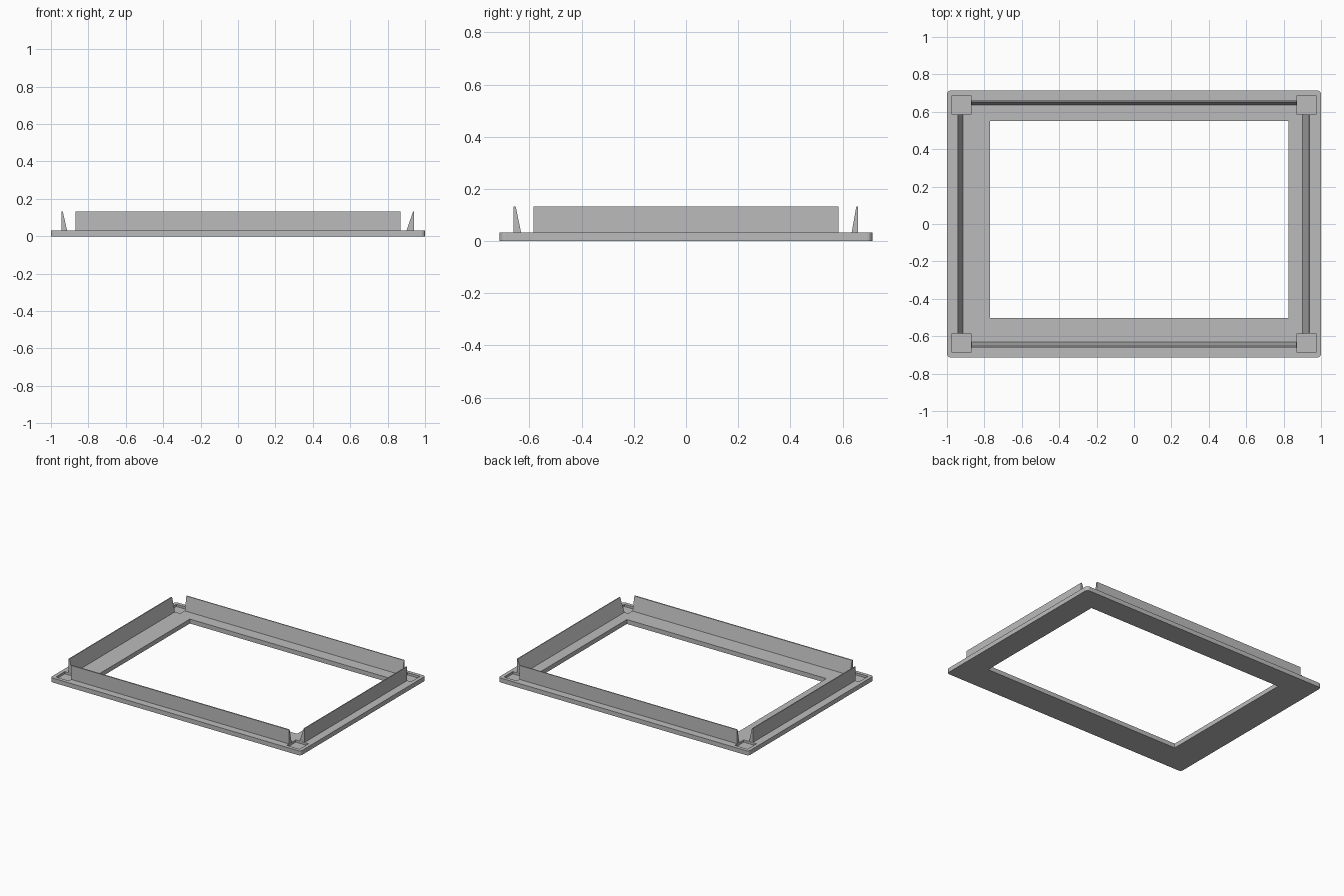
import bpy, bmesh
from math import pi, cos, sin

cube = bpy.data.objects.get("Cube")
if cube:
    bpy.data.objects.remove(cube, do_unlink=True)

grey = bpy.data.materials.new("plain grey")
grey.use_nodes = True
COLOUR = (0.5, 0.5, 0.5, 1)
grey.diffuse_color = COLOUR
grey.node_tree.nodes["Principled BSDF"].inputs["Base Color"].default_value = COLOUR

W, D, BASE, TOP = 1.0, 0.714, 0.032, 0.133


def prism(name, ring, offset):
    """Extrude a closed ring of points along an offset."""
    bm = bmesh.new()
    face = bm.faces.new([bm.verts.new(p) for p in ring])
    new = bmesh.ops.extrude_face_region(bm, geom=[face])["geom"]
    bmesh.ops.translate(bm, vec=offset, verts=[v for v in new if isinstance(v, bmesh.types.BMVert)])
    bmesh.ops.recalc_face_normals(bm, faces=bm.faces)
    mesh = bpy.data.meshes.new(name)
    bm.to_mesh(mesh)
    bm.free()
    mesh.materials.append(grey)
    obj = bpy.data.objects.new(name, mesh)
    bpy.context.collection.objects.link(obj)
    return obj


def box(name, x0, x1, y0, y1, z0, z1):
    return prism(name, [(x0, y0, z0), (x1, y0, z0), (x1, y1, z0), (x0, y1, z0)], (0, 0, z1 - z0))


# Flat plate with small rounded corners
R = 0.02
outline = []
for i, (sx, sy) in enumerate([(1, 1), (-1, 1), (-1, -1), (1, -1)]):
    for k in range(5):
        a = (i + k / 4) * pi / 2
        outline.append((sx * (W - R) + R * cos(a), sy * (D - R) + R * sin(a), 0))
frame = prism("base_frame", outline, (0, 0, BASE))

# Off-centre opening and square corner recesses
cutters = [box("opening_cutter", -0.77, 0.825, -0.503, 0.55, -0.1, 0.2)]
for sx in (-1, 1):
    for sy in (-1, 1):
        x, y = sx * 0.923, sy * 0.637
        cutters.append(box("recess_cutter", x - 0.051, x + 0.051, y - 0.051, y + 0.051, 0.016, 0.2))
for cutter in cutters:
    cutter.hide_render = True
    mod = frame.modifiers.new("cut", "BOOLEAN")
    mod.operation = "DIFFERENCE"
    mod.solver = "EXACT"
    mod.object = cutter
    bpy.context.view_layer.objects.active = frame
    bpy.ops.object.modifier_apply(modifier=mod.name)
    bpy.data.objects.remove(cutter, do_unlink=True)


# Tapered upright lips: upright outside, sloping inside
def lip(name, axis, outer, foot, crest, half):
    ring = []
    for across, z in [(outer, BASE), (foot, BASE), (crest, TOP), (outer, TOP)]:
        ring.append((across, -half, z) if axis == "x" else (-half, across, z))
    return prism(name, ring, (0, 2 * half, 0) if axis == "x" else (2 * half, 0, 0))


lip("right_lip", "x", -0.944, -0.914, -0.937, 0.585)
lip("left_lip", "x", 0.942, 0.902, 0.936, 0.585)
lip("front_lip", "y", -0.662, -0.632, -0.653, 0.87)
lip("back_lip", "y", 0.66, 0.635, 0.653, 0.87)
